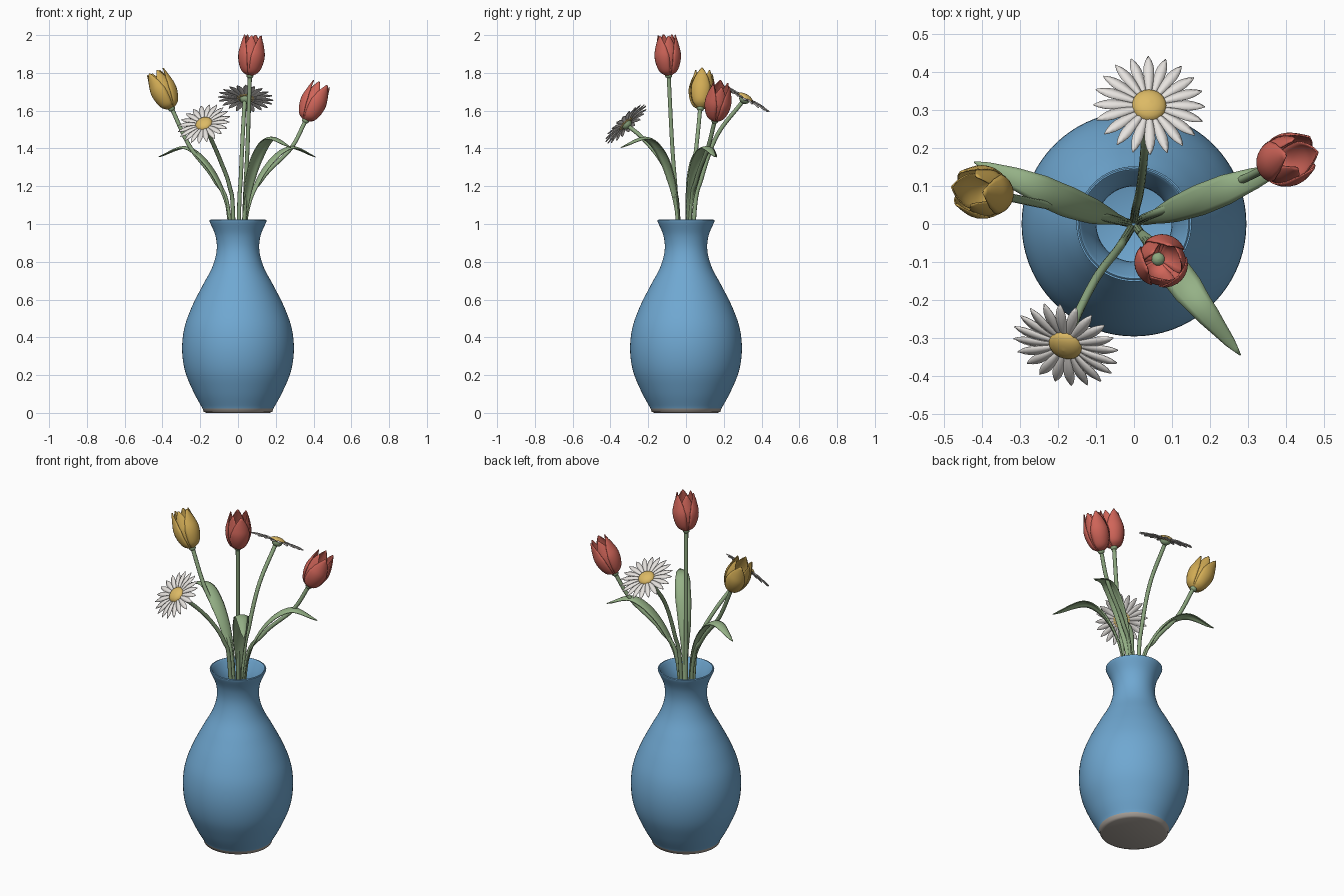
import bpy, math
from mathutils import Vector

if "Cube" in bpy.data.objects:
    bpy.data.objects.remove(bpy.data.objects["Cube"])

def material(name, rgb):
    m = bpy.data.materials.new(name)
    m.diffuse_color = (*rgb, 1)
    m.use_nodes = True
    m.node_tree.nodes["Principled BSDF"].inputs["Base Color"].default_value = m.diffuse_color
    return m

BLUE = material("blue_glaze", (0.16, 0.39, 0.64))
CLAY = material("bare_clay", (0.42, 0.38, 0.34))
RED = material("tulip_red", (0.63, 0.13, 0.10))
YELLOW = material("tulip_yellow", (0.64, 0.41, 0.09))
GOLD = material("daisy_gold", (0.72, 0.49, 0.13))
WHITE = material("daisy_white", (0.80, 0.77, 0.74))
STEM = material("stem_green", (0.26, 0.38, 0.21))
LEAF = material("leaf_green", (0.30, 0.44, 0.24))

def smooth_path(pts, n=8):
    """Catmull-Rom curve through the points."""
    p = [Vector(q) for q in pts]
    p = [2 * p[0] - p[1]] + p + [2 * p[-1] - p[-2]]
    out = []
    for i in range(1, len(p) - 2):
        a, b, c, d = p[i - 1:i + 3]
        for k in range(n):
            t = k / n
            out.append(0.5 * (2 * b + (c - a) * t + (2 * a - 5 * b + 4 * c - d) * t * t
                              + (3 * b - a - 3 * c + d) * t ** 3))
    return out + [p[-2]]

def lerp_table(table, t):
    for (a, va), (b, vb) in zip(table, table[1:]):
        if t <= b:
            return va + (vb - va) * (t - a) / (b - a)
    return table[-1][1]

def build(name, grids, mat, closed=False, thick=0.0, angle=50):
    """Make one object from grids (lists of rows of points)."""
    verts, faces = [], []
    for rows in grids:
        o, w = len(verts), len(rows[0])
        verts += [p for r in rows for p in r]
        for i in range(len(rows) - 1):
            for j in range(w if closed else w - 1):
                k = (j + 1) % w
                faces.append((o + i * w + j, o + i * w + k, o + (i + 1) * w + k, o + (i + 1) * w + j))
    me = bpy.data.meshes.new(name)
    me.from_pydata(verts, [], faces)
    me.materials.append(mat)
    me.shade_smooth()
    me.set_sharp_from_angle(angle=math.radians(angle))
    ob = bpy.data.objects.new(name, me)
    bpy.context.collection.objects.link(ob)
    if thick:
        s = ob.modifiers.new("thickness", 'SOLIDIFY')
        s.thickness, s.offset = thick, 0
    return ob

def lathe(profile, sides):
    return [[Vector((max(r, 1e-4) * math.cos(a), max(r, 1e-4) * math.sin(a), z))
             for a in (2 * math.pi * j / sides for j in range(sides))] for r, z in profile]

def placed(grids, pos, axis):
    q = Vector((0, 0, 1)).rotation_difference(Vector(axis).normalized())
    return [[[q @ p + Vector(pos) for p in r] for r in g] for g in grids]

def dome(radius, low, high, sides=24, n=10):
    prof = []
    for i in range(n + 1):
        a = -math.pi / 2 + math.pi * i / n
        prof.append((radius * math.cos(a), math.sin(a) * (high if a > 0 else low)))
    return lathe(prof, sides)

# Vase: outer wall, rolled rim, inner wall, bare clay foot
foot = [(0, 0), (0.168, 0), (0.182, 0.006), (0.188, 0.024)]
outer = [(0.188, 0.024, 0), (0.235, 0.11, 0), (0.28, 0.22, 0), (0.296, 0.335, 0), (0.284, 0.45, 0),
         (0.245, 0.56, 0), (0.19, 0.67, 0), (0.137, 0.77, 0), (0.113, 0.86, 0), (0.12, 0.94, 0),
         (0.15, 1.012, 0), (0.147, 1.02, 0), (0.138, 1.016, 0), (0.107, 0.94, 0), (0.1, 0.86, 0),
         (0.124, 0.77, 0), (0.177, 0.67, 0), (0.27, 0.45, 0), (0.282, 0.335, 0), (0.22, 0.11, 0),
         (0.16, 0.04, 0)]
profile = foot + [(p.x, p.y) for p in smooth_path(outer, 5)][1:] + [(0, 0.04)]
vase = build("vase", [lathe(profile, 72)], BLUE, closed=True)
vase.data.materials.append(CLAY)
for f in vase.data.polygons:
    if f.center.z < 0.024:
        f.material_index = 1

# Stems
def stem(name, pts):
    cu = bpy.data.curves.new(name, 'CURVE')
    cu.dimensions = '3D'
    cu.bevel_depth, cu.bevel_resolution, cu.use_fill_caps = 0.011, 3, True
    path = smooth_path(pts)
    sp = cu.splines.new('POLY')
    sp.points.add(len(path) - 1)
    for s, p in zip(sp.points, path):
        s.co = (*p, 1)
    sp.use_smooth = True
    cu.materials.append(STEM)
    bpy.context.collection.objects.link(bpy.data.objects.new(name, cu))

stem("tall_tulip_stem", [(0.008, -0.01, 0.15), (0.033, -0.045, 1.02), (0.05, -0.072, 1.4), (0.063, -0.092, 1.79)])
stem("left_tulip_stem", [(-0.015, 0.003, 0.15), (-0.045, 0.01, 1.02), (-0.125, 0.03, 1.235),
                         (-0.255, 0.055, 1.41), (-0.35, 0.075, 1.61)])
stem("right_tulip_stem", [(0.013, 0.006, 0.15), (0.035, 0.02, 1.02), (0.125, 0.055, 1.235),
                          (0.28, 0.115, 1.40), (0.357, 0.152, 1.545)])
stem("front_daisy_stem", [(-0.008, -0.012, 0.15), (-0.025, -0.04, 1.02), (-0.045, -0.07, 1.2),
                          (-0.095, -0.135, 1.34), (-0.145, -0.23, 1.455), (-0.172, -0.305, 1.518)])
stem("back_daisy_stem", [(0, 0.012, 0.15), (0.005, 0.042, 1.02), (0.015, 0.085, 1.25),
                         (0.025, 0.165, 1.47), (0.035, 0.297, 1.645)])

# Leaves: arching blades with a shallow channel
def leaf(name, pts, width):
    path = smooth_path(pts)
    d = path[-1] - path[0]
    side = Vector((-d.y, d.x, 0)).normalized()
    rows, n = [], len(path) - 1
    for i, p in enumerate(path):
        tan = path[min(i + 1, n)] - path[max(i - 1, 0)]
        up = tan.cross(side).normalized() * -1
        w = width * lerp_table([(0, .2), (.2, .35), (.4, .8), (.55, 1), (.7, .97), (.85, .68), (.95, .32), (1, .02)], i / n)
        rows.append([p + side * w * u + up * 0.3 * w * u * u for u in (-1, -.66, -.33, 0, .33, .66, 1)])
    build(name, [rows], LEAF, thick=0.005)

leaf("left_leaf", [(-0.02, 0.005, 0.7), (-0.045, 0.012, 1.05), (-0.1, 0.03, 1.23), (-0.19, 0.065, 1.36),
                   (-0.29, 0.11, 1.41), (-0.42, 0.163, 1.355)], 0.04)
leaf("right_leaf", [(0.02, 0.005, 0.7), (0.045, 0.014, 1.05), (0.1, 0.035, 1.23), (0.19, 0.07, 1.36),
                    (0.29, 0.11, 1.41), (0.41, 0.155, 1.355)], 0.04)
leaf("front_leaf", [(0.015, -0.02, 0.7), (0.035, -0.042, 1.05), (0.06, -0.073, 1.24), (0.11, -0.13, 1.39),
                    (0.175, -0.215, 1.46), (0.28, -0.345, 1.405)], 0.042)

# Tulips: three inner and three outer cupped petals
CUP = [(0.012, 0, 0), (0.045, 0.022, 0), (0.064, 0.065, 0), (0.07, 0.11, 0), (0.063, 0.155, 0), (0.05, 0.213, 0)]
def tulip(name, pos, axis, mat, turn):
    cup = smooth_path(CUP, 4)
    petals = []
    for k in range(6):
        scale = 1.0 if k % 2 else 0.88
        mid = turn + k * math.pi / 3
        rows = []
        for i, c in enumerate(cup):
            t = i / (len(cup) - 1)
            half = lerp_table([(0, .9), (.3, .95), (.6, .88), (.8, .68), (.92, .4), (1, .06)], t)
            rows.append([Vector((c.x * scale * (1 - 0.06 * u * u) * math.cos(mid + half * u),
                                 c.x * scale * (1 - 0.06 * u * u) * math.sin(mid + half * u), c.y))
                         for u in (-1, -.75, -.5, -.25, 0, .25, .5, .75, 1)])
        petals.append(rows)
    build(name + "_petals", placed(petals, pos, axis), mat, thick=0.004)
    build(name + "_base", placed([dome(0.019, 0.017, 0.017)], pos, axis), STEM, closed=True)

tulip("tall_tulip", (0.063, -0.092, 1.787), (0.09, -0.06, 1), RED, 0.3)
tulip("left_tulip", (-0.352, 0.076, 1.612), (-0.46, 0.08, 1), YELLOW, 0.9)
tulip("right_tulip", (0.358, 0.153, 1.548), (0.45, 0.17, 1), RED, 0.1)

# Daisies: ring of narrow petals, golden dome, green underside
def daisy(name, pos, axis, radius, count=20):
    petals = []
    for k in range(count):
        a = 2 * math.pi * k / count
        out, side = Vector((math.cos(a), math.sin(a), 0)), Vector((-math.sin(a), math.cos(a), 0))
        rows = []
        for i in range(9):
            t = i / 8
            w = lerp_table([(0, .005), (.3, .011), (.6, .0145), (.8, .0115), (.92, .006), (1, .0008)], t)
            lift = 0.006 * math.sin(math.pi * t) + (0.002 if k % 2 else 0)
            rows.append([out * (0.03 + (radius - 0.03) * t) + side * w * u + Vector((0, 0, lift - 0.003 * u * u))
                         for u in (-1, 0, 1)])
        petals.append(rows)
    build(name + "_petals", placed(petals, pos, axis), WHITE, thick=0.003)
    build(name + "_center", placed([dome(0.046, 0.004, 0.024)], pos, axis), GOLD, closed=True)
    build(name + "_underside", placed([dome(0.03, 0.026, 0.001)], Vector(pos) - Vector(axis).normalized() * 0.003, axis),
          STEM, closed=True)

daisy("front_daisy", (-0.18, -0.318, 1.53), (-0.28, -0.66, 0.70), 0.143)
daisy("back_daisy", (0.04, 0.312, 1.665), (0.06, 0.48, 0.87), 0.147)
